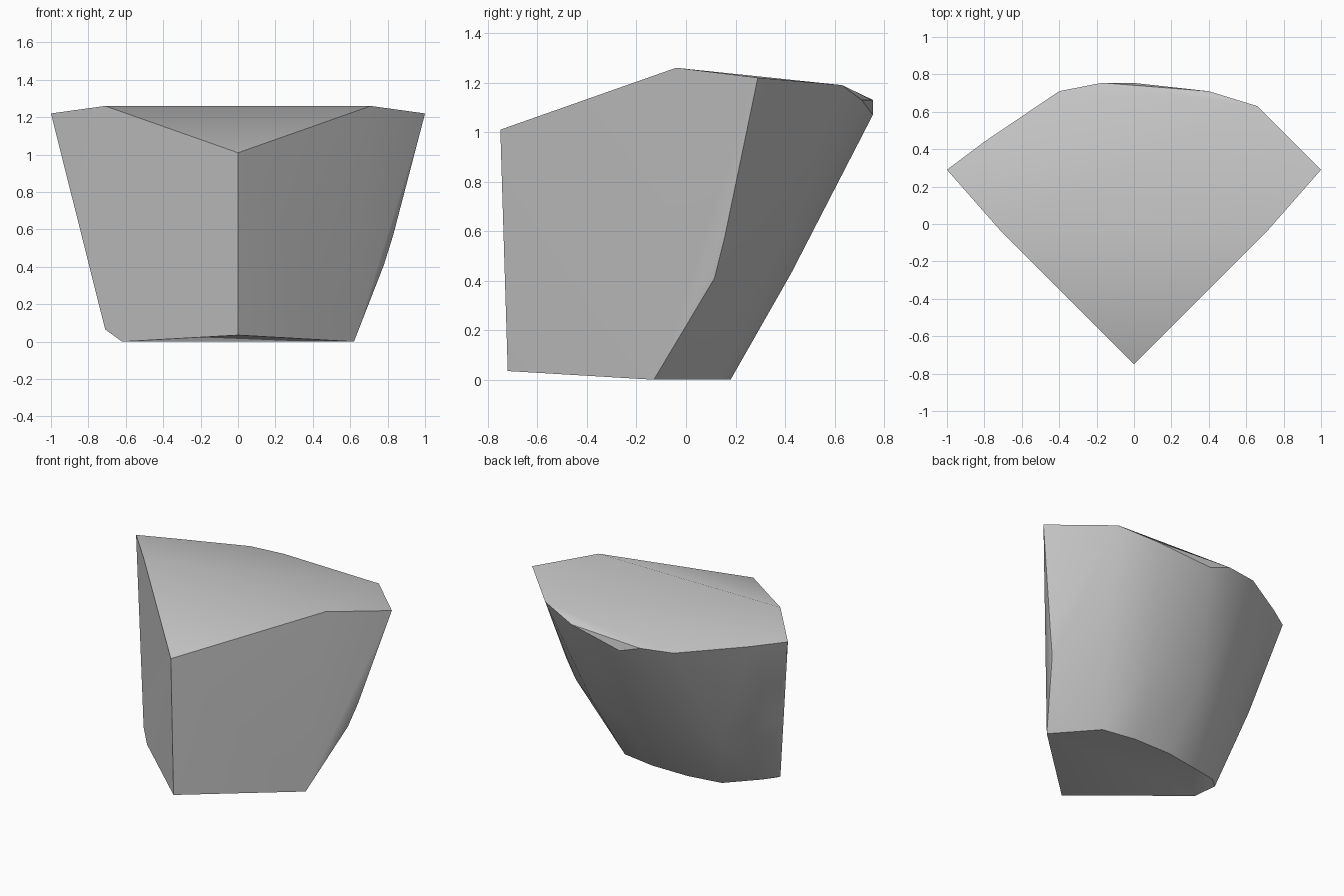
import bpy, bmesh, math

cube = bpy.data.objects.get("Cube")
if cube:
    bpy.data.objects.remove(cube, do_unlink=True)

grey = bpy.data.materials.new("stone_grey")
grey.use_nodes = True
colour = (0.58, 0.58, 0.58, 1)
grey.diffuse_color = colour
grey.node_tree.nodes["Principled BSDF"].inputs["Base Color"].default_value = colour

# Corners shared by both halves (mirrored across x)
paired = [
    (0.71, -0.04, 1.26), (1.0, 0.29, 1.22),      # top ridge and side tips
    (0.83, 0.155, 0.57), (0.78, 0.115, 0.41),    # bowed side edges
    (0.50, 0.335, 0.42), (0.20, 0.425, 0.43),    # rounded back
    (0.62, -0.13, 0), (0.38, 0.14, 0), (0.14, 0.18, 0),  # base
]
# Front edge, chipped back rim and worn base corner
single = [
    (0, -0.75, 1.01), (0, -0.72, 0.035),
    (0.66, 0.63, 1.19), (0.40, 0.71, 1.13), (-0.01, 0.755, 1.07),
    (-0.17, 0.755, 1.13), (-0.40, 0.71, 1.14), (-0.80, 0.44, 1.19),
    (-0.71, -0.04, 0.065), (-0.62, 0.04, 0.05),
]

# Convex wedge block
bm = bmesh.new()
for x, y, z in paired:
    for side in (1, -1):
        bm.verts.new((side * x, y, z))
for point in single:
    bm.verts.new(point)
hull = bmesh.ops.convex_hull(bm, input=bm.verts[:])
loose = {g for g in hull["geom_interior"] + hull["geom_unused"]
         if isinstance(g, bmesh.types.BMVert)}
bmesh.ops.delete(bm, geom=list(loose), context="VERTS")
bmesh.ops.recalc_face_normals(bm, faces=bm.faces[:])
mesh = bpy.data.meshes.new("wedge_block")
bm.to_mesh(mesh)
bm.free()
mesh.materials.append(grey)

block = bpy.data.objects.new("wedge_block", mesh)
bpy.context.collection.objects.link(block)
bpy.ops.object.select_all(action="DESELECT")
block.select_set(True)
bpy.context.view_layer.objects.active = block
bpy.ops.object.shade_smooth_by_angle(angle=math.radians(30))
